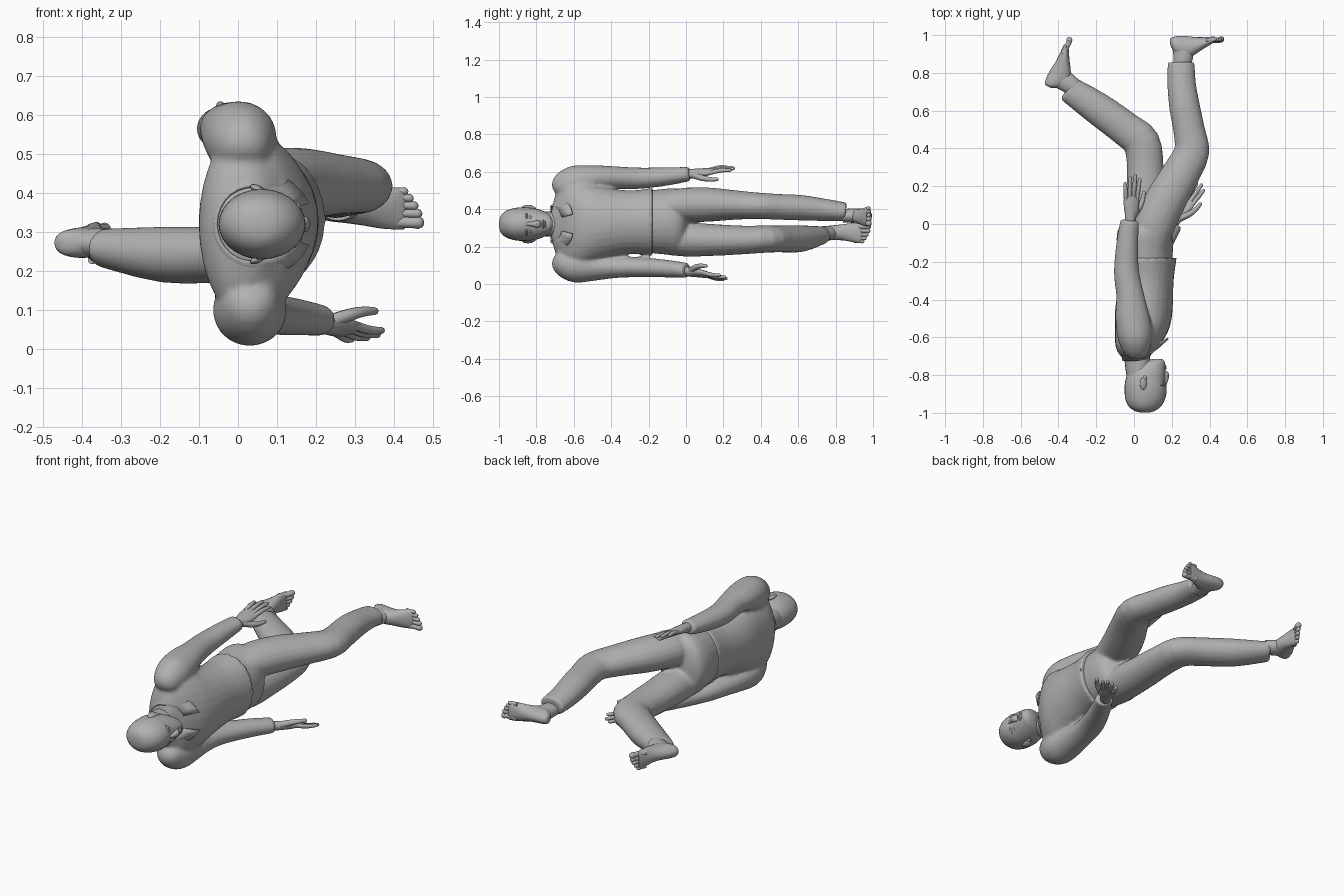
import bpy, bmesh, math
from mathutils import Vector as V

cube = bpy.data.objects.get("Cube")
if cube:
    bpy.data.objects.remove(cube, do_unlink=True)

grey = bpy.data.materials.new("plain_grey")
grey.use_nodes = True
TONE = (0.44, 0.44, 0.44, 1)
grey.diffuse_color = TONE
grey.node_tree.nodes["Principled BSDF"].inputs["Base Color"].default_value = TONE
Z = V((0, 0, 1))
MID = 0.32  # height of the body's symmetry plane


def finish(name, bm):
    bmesh.ops.recalc_face_normals(bm, faces=bm.faces)
    mesh = bpy.data.meshes.new(name)
    bm.to_mesh(mesh)
    bm.free()
    mesh.materials.append(grey)
    for p in mesh.polygons:
        p.use_smooth = True
    mesh.set_sharp_from_angle(angle=math.radians(50))
    ob = bpy.data.objects.new(name, mesh)
    bpy.context.collection.objects.link(ob)
    return ob


def spline(rows, steps):
    """Smooth the rows of a path with a Catmull-Rom curve."""
    rows = [list(r) for r in rows]
    out = []
    for i in range(len(rows) - 1):
        four = [rows[max(i - 1, 0)], rows[i], rows[i + 1], rows[min(i + 2, len(rows) - 1)]]
        for k in range(steps):
            t = k / steps
            out.append([b + t / 2 * (c - a + t * (2*a - 5*b + 4*c - d + t * (3*(b - c) + d - a)))
                        for a, b, c, d in zip(*four)])
    return out + [rows[-1]]


def loft(name, rows, hint=Z, axis=None, sides=20, steps=3, tip=False):
    """Skin over elliptical rings given as x, y, z, half depth, half width."""
    rows = spline(rows, steps)
    if tip:
        end, d = V(rows[-1][:3]), (V(rows[-1][:3]) - V(rows[-2][:3])).normalized()
        a, b = rows[-1][3:]
        for go, s in ((0.6, 0.8), (0.9, 0.45), (1, 0.1)):
            rows.append([*(end + d * go * min(a, b)), a * s, b * s])
    bm = bmesh.new()
    rings = []
    for i, r in enumerate(rows):
        t = axis or V(rows[min(i + 1, len(rows) - 1)][:3]) - V(rows[max(i - 1, 0)][:3])
        u = t.cross(hint).normalized()
        w = u.cross(t).normalized()
        rings.append([bm.verts.new(V(r[:3]) + u * r[3] * math.cos(q) + w * r[4] * math.sin(q))
                      for q in (math.tau * k / sides for k in range(sides))])
    for p, q in zip(rings, rings[1:]):
        for k in range(sides):
            n = (k + 1) % sides
            bm.faces.new((p[k], p[n], q[n], q[k]))
    bm.faces.new(rings[0])
    bm.faces.new(rings[-1])
    return finish(name, bm)


def body(name, boxes, sides=28):
    """Loft along y from rows of y, back, front, low, high."""
    rows = [((b + f) / 2, y, (l + h) / 2, (f - b) / 2, (h - l) / 2) for y, b, f, l, h in boxes]
    return loft(name, rows, axis=V((0, 1, 0)), sides=sides)


def garment(name, parts):
    """Fuse overlapping pieces into one softly blended garment."""
    with bpy.context.temp_override(active_object=parts[0], object=parts[0],
                                   selected_objects=parts, selected_editable_objects=parts):
        bpy.ops.object.join()
    parts[0].name = name
    fuse = parts[0].modifiers.new("fuse", "REMESH")
    fuse.mode = "VOXEL"
    fuse.voxel_size = 0.009
    fuse.use_smooth_shade = True
    soft = parts[0].modifiers.new("soften", "SMOOTH")
    soft.factor = 0.5
    soft.iterations = 6


def blob(name, at, size, tilt=0):
    bm = bmesh.new()
    bmesh.ops.create_uvsphere(bm, u_segments=16, v_segments=10, radius=1)
    ob = finish(name, bm)
    ob.location, ob.scale, ob.rotation_euler = at, size, (0, tilt, 0)


# Shirt: body and two sleeves rounded over the shoulders
garment("shirt", [
    body("shirt_body", [
        (-.72, -.04, .07, .25, .39), (-.70, -.07, .085, .17, .47), (-.67, -.09, .11, .11, .53),
        (-.63, -.10, .145, .075, .565), (-.55, -.10, .188, .09, .55), (-.45, -.10, .205, .13, .52),
        (-.30, -.08, .21, .16, .50), (-.18, -.087, .226, .151, .514)]),
    loft("left_sleeve", [
        (.01, -.69, .48, .02, .02), (.01, -.68, .49, .055, .055), (.01, -.645, .518, .08, .085),
        (.005, -.58, .542, .095, .094), (-.01, -.48, .565, .09, .07), (-.02, -.38, .568, .074, .061),
        (-.04, -.25, .565, .067, .057), (-.035, -.1, .575, .058, .049), (-.022, .02, .588, .05, .038)]),
    loft("right_sleeve", [
        (.03, -.69, .16, .02, .02), (.03, -.68, .15, .055, .055), (.03, -.645, .122, .08, .085),
        (.03, -.58, .10, .095, .094), (.035, -.48, .09, .084, .072), (.045, -.38, .09, .074, .059),
        (.07, -.27, .09, .069, .054), (.14, -.12, .083, .058, .048), (.213, .004, .073, .048, .04)])])

# Trousers: hips and two legs
garment("trousers", [
    body("trouser_hips", [
        (-.24, -.07, .20, .17, .495), (-.12, -.09, .207, .158, .508), (-.05, -.09, .20, .152, .512),
        (-.01, -.07, .17, .18, .485), (.015, -.01, .11, .25, .41)]),
    loft("left_leg", [
        (.08, -.12, .41, .10, .085), (.11, 0, .422, .11, .093), (.17, .13, .424, .109, .091),
        (.245, .26, .422, .101, .079), (.305, .38, .418, .094, .071), (.291, .5, .412, .084, .069),
        (.268, .62, .407, .082, .068), (.252, .74, .396, .076, .06), (.25, .855, .385, .072, .05)]),
    loft("right_leg", [
        (.05, -.12, .245, .105, .085), (.06, 0, .238, .105, .092), (.06, .15, .235, .102, .085),
        (.06, .3, .235, .097, .077), (.04, .43, .24, .099, .073), (-.04, .50, .241, .092, .072),
        (-.19, .61, .242, .087, .072), (-.35, .718, .26, .07, .049)])])

# Open collar wrapped round the neck
bm = bmesh.new()
pairs = []
for k in range(25):
    q = math.radians(22 + 316 * k / 24)
    c, s = math.cos(q), math.sin(q)
    drop = 0.065 * max(0, c)
    pairs.append((bm.verts.new((.035 + .095 * c, -.725 + drop, MID + .1 * s)),
                  bm.verts.new((.04 + (.155 if c > 0 else .115) * c, -.67 + drop, MID + .14 * s))))
for p, q in zip(pairs, pairs[1:]):
    bm.faces.new((p[0], q[0], q[1], p[1]))
collar = finish("collar", bm)
collar.modifiers.new("thickness", "SOLIDIFY").thickness = 0.008


def hand(side, wrist, along, thumbward, out):
    """Palm, four fingers and a thumb in the hand's own directions."""
    wrist, f, t, o = V(wrist), V(along).normalized(), V(thumbward).normalized(), V(out)

    def at(a, b, c=0):
        return wrist + f * a + t * b + o * c
    loft(side + "_palm", [(*at(a, b), w, h) for a, b, w, h in (
        (-.04, 0, .03, .025), (.02, 0, .03, .025), (.06, .003, .04, .022),
        (.11, 0, .043, .017), (.135, 0, .039, .012))], hint=t.cross(f), tip=True)
    for n, (b, reach) in enumerate(((.03, .232), (.01, .25), (-.011, .24), (-.031, .205))):
        loft(f"{side}_finger_{n + 1}", [(*at(a, b * s, c), r, r) for a, s, c, r in (
            (.11, .95, 0, .012), ((.12 + reach) / 2, 1.15, .006, .0115),
            (reach - .008, 1.3, .002, .009))], hint=o, sides=10, tip=True)
    loft(side + "_thumb", [(*at(a, b, c), r, r) for a, b, c, r in (
        (.03, .015, -.005, .019), (.075, .045, -.018, .016), (.115, .06, -.026, .013),
        (.155, .066, -.03, .01))], hint=o, sides=10, tip=True)


hand("left", (-.02, .015, .587), (.06, 1, .13), (1, -.07, -.28), Z)
hand("right", (.214, .014, .066), (.55, .82, -.13), (.8, -.57, .33), -Z)


def foot(side, heel, along, up, inner):
    """Bare foot with its ankle and toes; inner points to the big toe."""
    heel, f, u, m = V(heel), V(along).normalized(), V(up).normalized(), V(inner)

    def at(a, h, b=0):
        return heel + f * a + u * h + m * b
    loft(side + "_foot", [(*at(a, h / 2 + lift, b), w, h / 2) for a, h, lift, w, b in (
        (.0, .03, .015, .015, 0), (.012, .065, .006, .03, 0), (.045, .11, 0, .038, 0),
        (.09, .12, 0, .04, .002), (.135, .09, .004, .043, .004), (.18, .06, .003, .05, .003),
        (.22, .038, 0, .054, 0), (.237, .026, 0, .049, .004))], hint=u, axis=f)
    loft(side + "_ankle", [(*at(a, h), x, y) for a, h, x, y in (
        (.068, .05, .055, .036), (.068, .10, .053, .038), (.064, .13, .05, .037),
        (.062, .155, .047, .036))], hint=m)
    for n, (b, reach, r) in enumerate(((.035, .287, .017), (.012, .282, .013), (-.008, .272, .012),
                                       (-.027, .26, .011), (-.044, .246, .011))):
        loft(f"{side}_toe_{n + 1}", [(*at(a, h, b), r * s, r * s) for a, h, s in (
            (.19, .018, .9), (reach - .03, .018, .85), (reach - r, .014, 1))],
            hint=u, sides=10, tip=True)


foot("left", (.191, .996, .367), (1, -.02, -.03), (.02, -1, 0), -Z)
foot("right", (-.482, .742, .272), (.47, .88, 0), (.88, -.47, 0), Z)

# Neck and head
loft("neck", [(.015, -.64, MID, .065, .075), (.018, -.72, MID, .068, .067),
              (.03, -.80, MID, .07, .066)])
body("head", [(y, b, f, MID - w, MID + w) for y, b, f, w in (
    (-.999, .045, .07, .012), (-.992, .01, .105, .042), (-.969, -.025, .139, .067),
    (-.93, -.045, .164, .083), (-.88, -.05, .173, .09), (-.835, -.047, .167, .088),
    (-.79, -.033, .167, .08), (-.755, -.005, .166, .066), (-.73, .045, .163, .049),
    (-.714, .10, .15, .022))])
loft("nose", [(.158, -.86, MID, .011, .010), (.167, -.825, MID, .014, .012),
              (.171, -.797, MID, .015, .020), (.162, -.782, MID, .009, .018)])
blob("upper_lip", (.163, -.764, MID), (.010, .006, .024))
blob("lower_lip", (.162, -.754, MID), (.010, .006, .020))
for side, s in (("left", 1), ("right", -1)):
    blob(side + "_eye", (.148, -.833, MID + s * .036), (.012, .008, .015), s * -.4)
    blob(side + "_brow", (.148, -.853, MID + s * .038), (.015, .007, .024), s * -.4)
    blob(side + "_ear", (.05, -.845, MID + s * .09), (.021, .033, .010), s * .45)
    blob(side + "_ear_lobe", (.058, -.817, MID + s * .085), (.012, .014, .008), s * .4)
